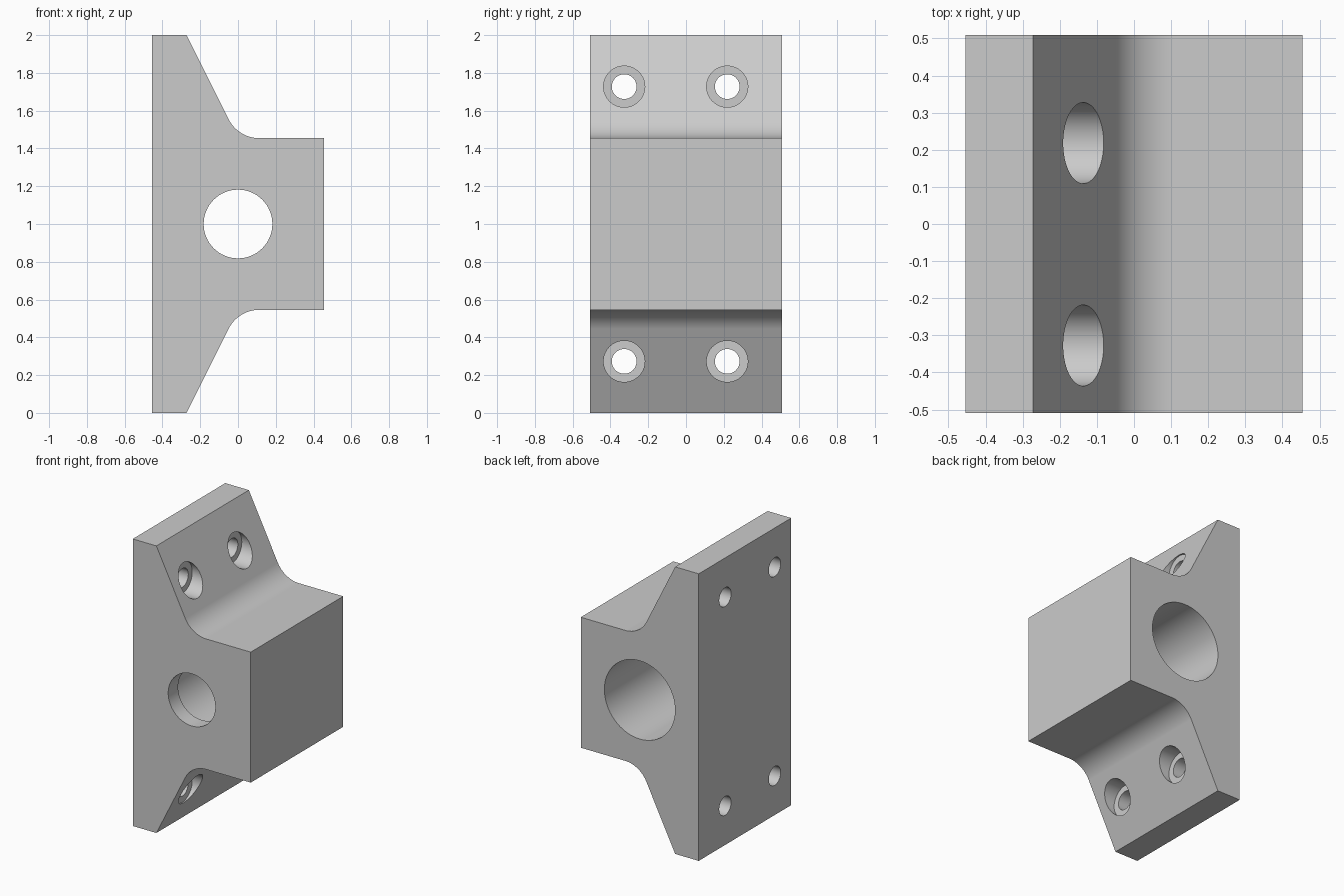
import bpy, bmesh, math
from mathutils import Vector

cube = bpy.data.objects.get("Cube")
if cube:
    bpy.data.objects.remove(cube, do_unlink=True)

U = 2 / 55                 # one design unit
HALF_X, HALF_Y = 12.5 * U, 14 * U

grey = bpy.data.materials.new("light grey")
grey.use_nodes = True
colour = (0.6, 0.6, 0.6, 1)
grey.diffuse_color = colour
grey.node_tree.nodes["Principled BSDF"].inputs["Base Color"].default_value = colour


def add_object(name, bm):
    bmesh.ops.recalc_face_normals(bm, faces=bm.faces)
    mesh = bpy.data.meshes.new(name)
    bm.to_mesh(mesh)
    bm.free()
    mesh.materials.append(grey)
    obj = bpy.data.objects.new(name, mesh)
    bpy.context.collection.objects.link(obj)
    return obj


def cut_cylinder(target, start, end, radius):
    """Drill a round hole through target from start to end."""
    start, end = Vector(start), Vector(end)
    bm = bmesh.new()
    bmesh.ops.create_cone(bm, cap_ends=True, segments=64, radius1=radius,
                          radius2=radius, depth=(end - start).length)
    turn = (end - start).to_track_quat('Z', 'Y').to_matrix()
    bmesh.ops.rotate(bm, verts=bm.verts, matrix=turn)
    bmesh.ops.translate(bm, verts=bm.verts, vec=(start + end) / 2)
    cutter = add_object("hole_cutter", bm)
    cutter.hide_render = True
    mod = target.modifiers.new("hole", 'BOOLEAN')
    mod.operation = 'DIFFERENCE'
    mod.solver = 'EXACT'
    mod.object = cutter
    bpy.ops.object.modifier_apply(modifier=mod.name)
    bpy.data.objects.remove(cutter, do_unlink=True)


# Upper half of the side profile: flange top, slope, fillet, block top
fillet = 5 * U
slope = math.atan2(2, 1)
cx, cz = fillet * math.tan(slope / 2), 12.5 * U + fillet
upper = [(-HALF_X, 1), (-7.5 * U, 1)]
for i in range(17):
    a = slope * (1 - i / 16)
    upper.append((cx - fillet * math.sin(a), cz - fillet * math.cos(a)))
upper.append((HALF_X, 12.5 * U))
profile = upper + [(x, -z) for x, z in reversed(upper)]

# Bracket body, extruded along y
bm = bmesh.new()
face = bm.faces.new([bm.verts.new((x, -HALF_Y, z + 1)) for x, z in profile])
ext = bmesh.ops.extrude_face_region(bm, geom=[face])
bmesh.ops.translate(bm, vec=(0, 2 * HALF_Y, 0),
                    verts=[v for v in ext["geom"] if isinstance(v, bmesh.types.BMVert)])
body = add_object("bearing_bracket", bm)
bpy.context.view_layer.objects.active = body
body.select_set(True)

# Stepped bore: narrow at the front, wide behind the lip
cut_cylinder(body, (0, -1, 1), (0, 1, 1), 5 * U)
cut_cylinder(body, (0, -HALF_Y + 3 * U, 1), (0, 1, 1), 7.5 * U)

# Four counterbored screw holes
for y in (-9 * U, 6 * U):
    for z in (1 - 20 * U, 1 + 20 * U):
        cut_cylinder(body, (-1, y, z), (1, y, z), 1.8 * U)
        cut_cylinder(body, (-5.5 * U, y, z), (1, y, z), 3 * U)

# Smooth fillets and bores, crisp corners
bpy.ops.object.shade_smooth_by_angle(angle=math.radians(25))
weighted = body.modifiers.new("weighted_normals", 'WEIGHTED_NORMAL')
weighted.keep_sharp = True
